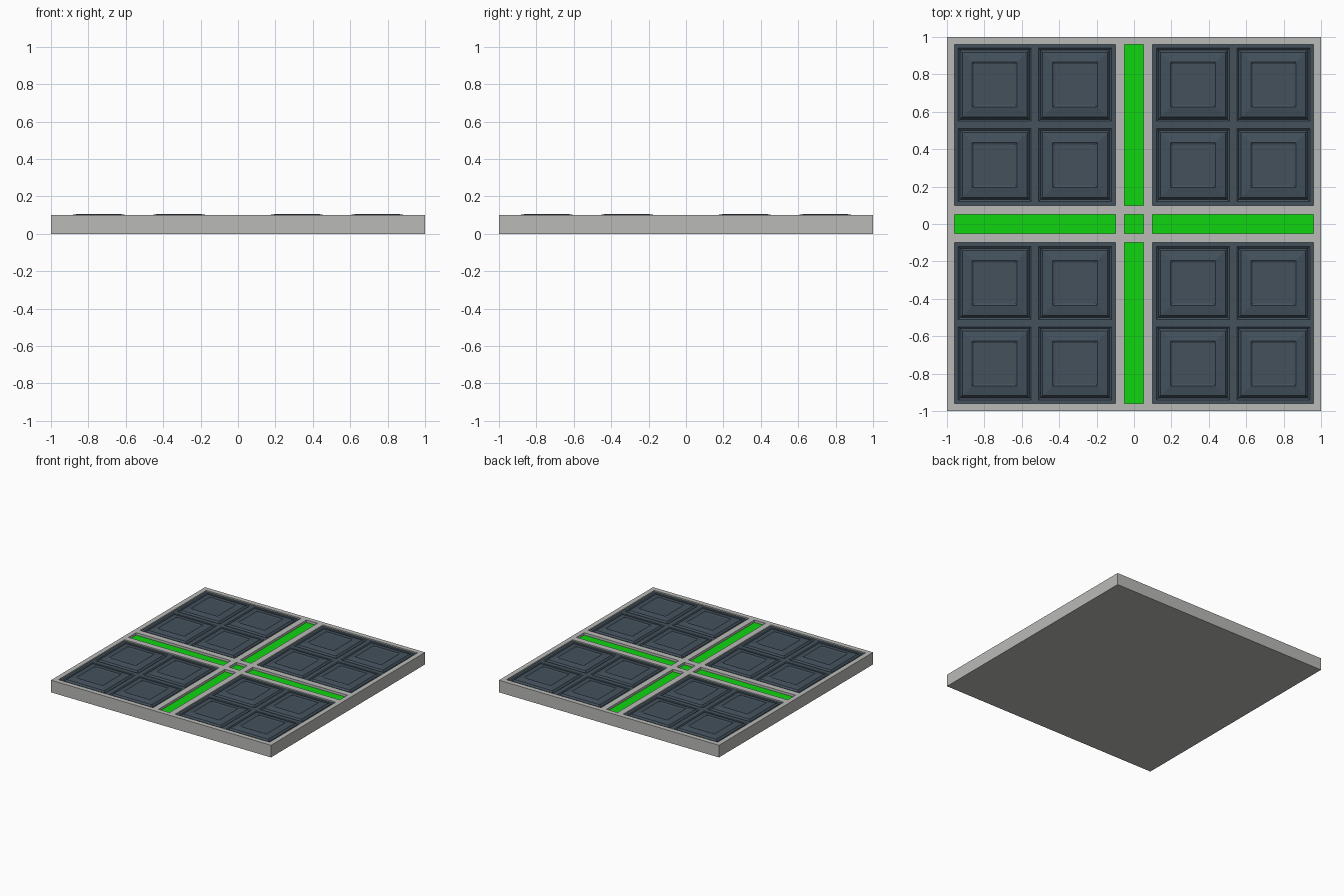
import bpy, bmesh

if "Cube" in bpy.data.objects:
    bpy.data.objects.remove(bpy.data.objects["Cube"])


def material(name, rgb):
    m = bpy.data.materials.new(name)
    m.diffuse_color = (*rgb, 1)
    m.use_nodes = True
    m.node_tree.nodes["Principled BSDF"].inputs["Base Color"].default_value = m.diffuse_color
    return m


GREY = material("light grey", (0.49, 0.49, 0.48))
GREEN = material("bright green", (0.005, 0.66, 0.005))
SLATE = material("dark slate", (0.056, 0.082, 0.108))


def grid_faces(bm, xs, ys, z):
    """Grid of cells between the given break lines; returns {(i, j): face}."""
    v = [[bm.verts.new((x, y, z)) for y in ys] for x in xs]
    return {(i, j): bm.faces.new((v[i][j], v[i + 1][j], v[i + 1][j + 1], v[i][j + 1]))
            for i in range(len(xs) - 1) for j in range(len(ys) - 1)}


def finish(bm, name, mats):
    me = bpy.data.meshes.new(name)
    bm.to_mesh(me)
    bm.free()
    for m in mats:
        me.materials.append(m)
    ob = bpy.data.objects.new(name, me)
    bpy.context.collection.objects.link(ob)
    return ob


# Frame slab: top is a grid of rim, panel, rib, strip, rib, panel, rim
breaks = [-1, -0.96, -0.10, -0.05, 0.05, 0.10, 0.96, 1]
bm = bmesh.new()
cells = grid_faces(bm, breaks, breaks, 0.1)
kind = "RPBSBPR"
pockets = []
for (i, j), f in cells.items():
    k = kind[i] + kind[j]
    if k == "PP":
        pockets.append((f, 0.03, 0))
    elif k in ("PS", "SP", "SS"):
        pockets.append((f, 0.02, 1))

# Outer sides and underside
border = [e for e in bm.edges if e.is_boundary]
ext = bmesh.ops.extrude_edge_only(bm, edges=border)["geom"]
low = [g for g in ext if isinstance(g, bmesh.types.BMVert)]
for v in low:
    v.co.z = 0
bmesh.ops.contextual_create(bm, geom=[e for e in bm.edges if e.is_boundary])

# Sunken pockets for the panels and the green strips
for f, depth, mat in pockets:
    new = bmesh.ops.extrude_discrete_faces(bm, faces=[f])["faces"][0]
    for v in new.verts:
        v.co.z = 0.1 - depth
    new.material_index = mat
bmesh.ops.recalc_face_normals(bm, faces=bm.faces)
finish(bm, "frame", [GREY, GREEN])

# Four coffered panels, each with 2 x 2 tiles
local = [-0.43, -0.41, -0.02, 0.02, 0.41, 0.43]
for sx, side in ((-1, "left"), (1, "right")):
    for sy, end in ((-1, "front"), (1, "back")):
        bm = bmesh.new()
        cells = grid_faces(bm, [sx * 0.53 + a for a in local],
                           [sy * 0.53 + a for a in local], 0.09)
        tiles = [cells[i, j] for i in (1, 3) for j in (1, 3)]
        bm.normal_update()
        # groove down, groove up, gentle slope, step into the flat centre
        for width, depth in ((0.01, -0.008), (0.012, 0.014), (0.053, 0.009), (0.01, -0.005)):
            bmesh.ops.inset_individual(bm, faces=tiles, thickness=width, depth=depth,
                                       use_even_offset=True)
            bm.normal_update()
        finish(bm, f"panel_{end}_{side}", [SLATE])
